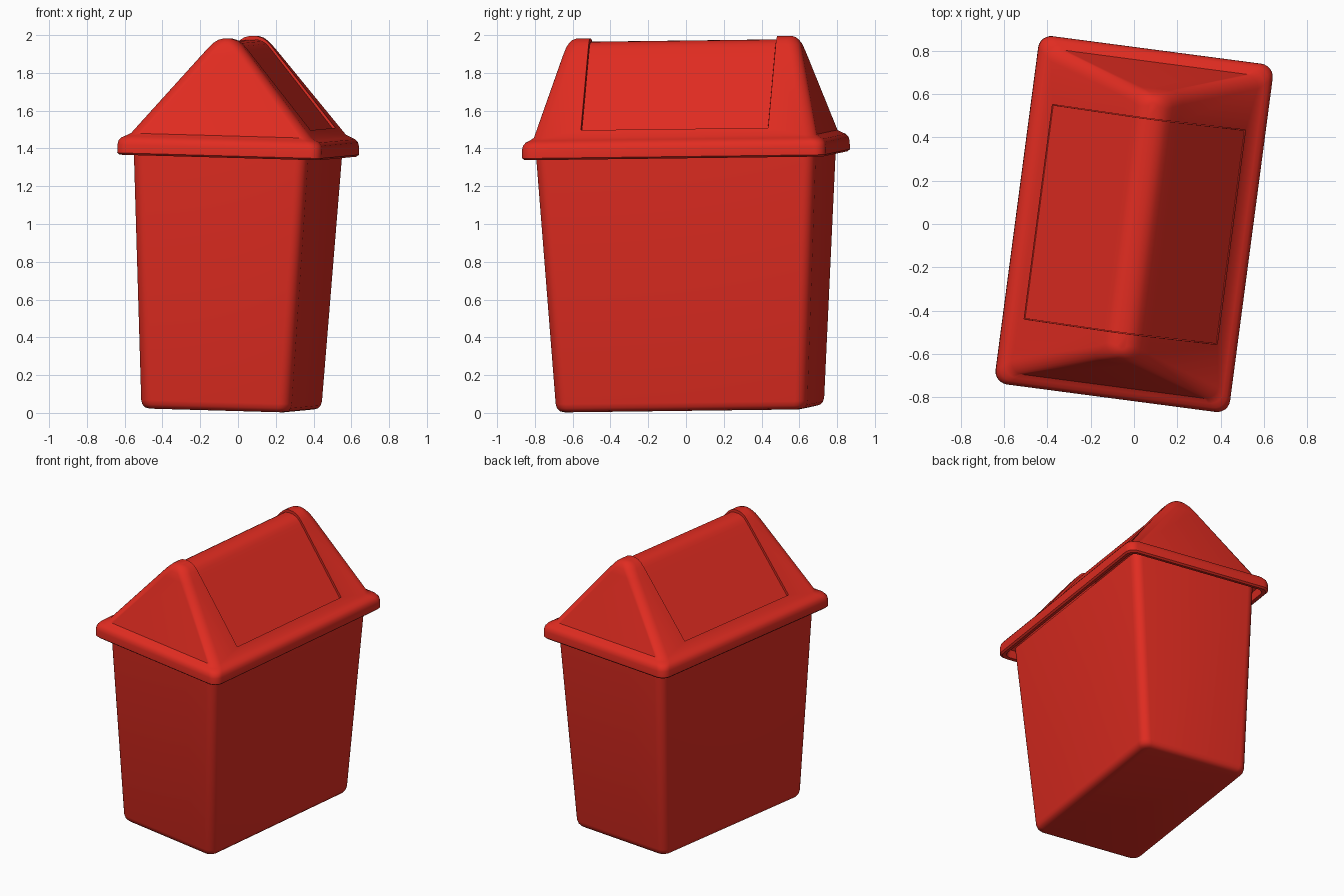
import bpy, bmesh
from math import pi, cos, sin, radians
from mathutils import Matrix

if "Cube" in bpy.data.objects:
    bpy.data.objects.remove(bpy.data.objects["Cube"])

red = bpy.data.materials.new("red_plastic")
red.diffuse_color = (0.75, 0.025, 0.015, 1)
red.use_nodes = True
red.node_tree.nodes["Principled BSDF"].inputs["Base Color"].default_value = red.diffuse_color

# The bin stands turned about z and leans very slightly, pivoting at the rim
PIVOT = Matrix.Translation((0, 0, 1.37))
POSE = (PIVOT @ Matrix.Rotation(0.026, 4, 'Y') @ Matrix.Rotation(0.016, 4, 'X')
        @ Matrix.Rotation(radians(-7.5), 4, 'Z') @ PIVOT.inverted())


def finish(name, bm):
    bmesh.ops.recalc_face_normals(bm, faces=bm.faces)
    me = bpy.data.meshes.new(name)
    bm.to_mesh(me)
    bm.free()
    ob = bpy.data.objects.new(name, me)
    bpy.context.collection.objects.link(ob)
    me.materials.append(red)
    ob.matrix_world = POSE
    return ob


def smooth(ob):
    bpy.ops.object.select_all(action='DESELECT')
    ob.select_set(True)
    bpy.context.view_layer.objects.active = ob
    bpy.ops.object.shade_smooth_by_angle(angle=radians(38))


def ring(bm, a, b, z, r, seg=6):
    """Rounded rectangle with half sizes a, b."""
    r = min(r, a * 0.9)
    verts = []
    for k, (sx, sy) in enumerate([(1, 1), (-1, 1), (-1, -1), (1, -1)]):
        for i in range(seg + 1):
            t = (k + i / seg) * pi / 2
            verts.append(bm.verts.new((sx * (a - r) + r * cos(t), sy * (b - r) + r * sin(t), z)))
    return verts


def loft(name, sections):
    bm = bmesh.new()
    rings = [ring(bm, *s) for s in sections]
    for lo, hi in zip(rings, rings[1:]):
        n = len(lo)
        for i in range(n):
            bm.faces.new((lo[i], lo[(i + 1) % n], hi[(i + 1) % n], hi[i]))
    bm.faces.new(rings[0])
    bm.faces.new(rings[-1])
    return finish(name, bm)


# Tapered hollow body: outside from the floor up, then inside back down
body = loft("bin_body", [
    (.360, .630, .020, .04), (.382, .652, .026, .05), (.396, .666, .042, .06),
    (.402, .672, .065, .06), (.467, .748, 1.40, .06),
    (.450, .731, 1.40, .05), (.385, .655, .065, .05)])
smooth(body)

# Hooded top: inside from the ridge down, round the rim, outside back up
hood = loft("hood", [
    (.010, .55, 1.965, .01), (.462, .735, 1.44, .05), (.505, .77, 1.42, .05),
    (.512, .777, 1.365, .05), (.535, .80, 1.362, .06), (.546, .811, 1.372, .06),
    (.546, .811, 1.415, .06), (.541, .806, 1.437, .06), (.527, .793, 1.454, .06),
    (.508, .775, 1.463, .06), (.482, .755, 1.477, .06), (.130, .640, 1.900, .06),
    (.090, .625, 1.947, .06), (.070, .612, 1.967, .06), (.048, .597, 1.981, .045),
    (.020, .575, 1.989, .018)])

# Opening across the ridge
bm = bmesh.new()
bmesh.ops.create_cube(bm, size=1, matrix=Matrix.Translation((0, 0, 1.80))
                      @ Matrix.Diagonal((.90, 1.0, .60, 1)))
cutter = finish("opening_cutter", bm)
cutter.hide_render = True
cutter.hide_set(True)
cut = hood.modifiers.new("opening", 'BOOLEAN')
cut.operation = 'DIFFERENCE'
cut.solver = 'EXACT'
cut.object = cutter
smooth(hood)

# Swing lid, a folded sheet slightly recessed in the opening
half = [(.447, 1.498), (.130, 1.880), (.090, 1.928), (.070, 1.949), (.048, 1.963), (.020, 1.971)]
outer = half + [(-x, z) for x, z in reversed(half)]
inner = [(x * .96, z - .03) for x, z in outer]
bm = bmesh.new()
face = bm.faces.new([bm.verts.new((x, -.497, z)) for x, z in outer + inner[::-1]])
ext = bmesh.ops.extrude_face_region(bm, geom=[face])
bmesh.ops.translate(bm, vec=(0, .994, 0),
                    verts=[v for v in ext["geom"] if isinstance(v, bmesh.types.BMVert)])
lid = finish("swing_lid", bm)
smooth(lid)
